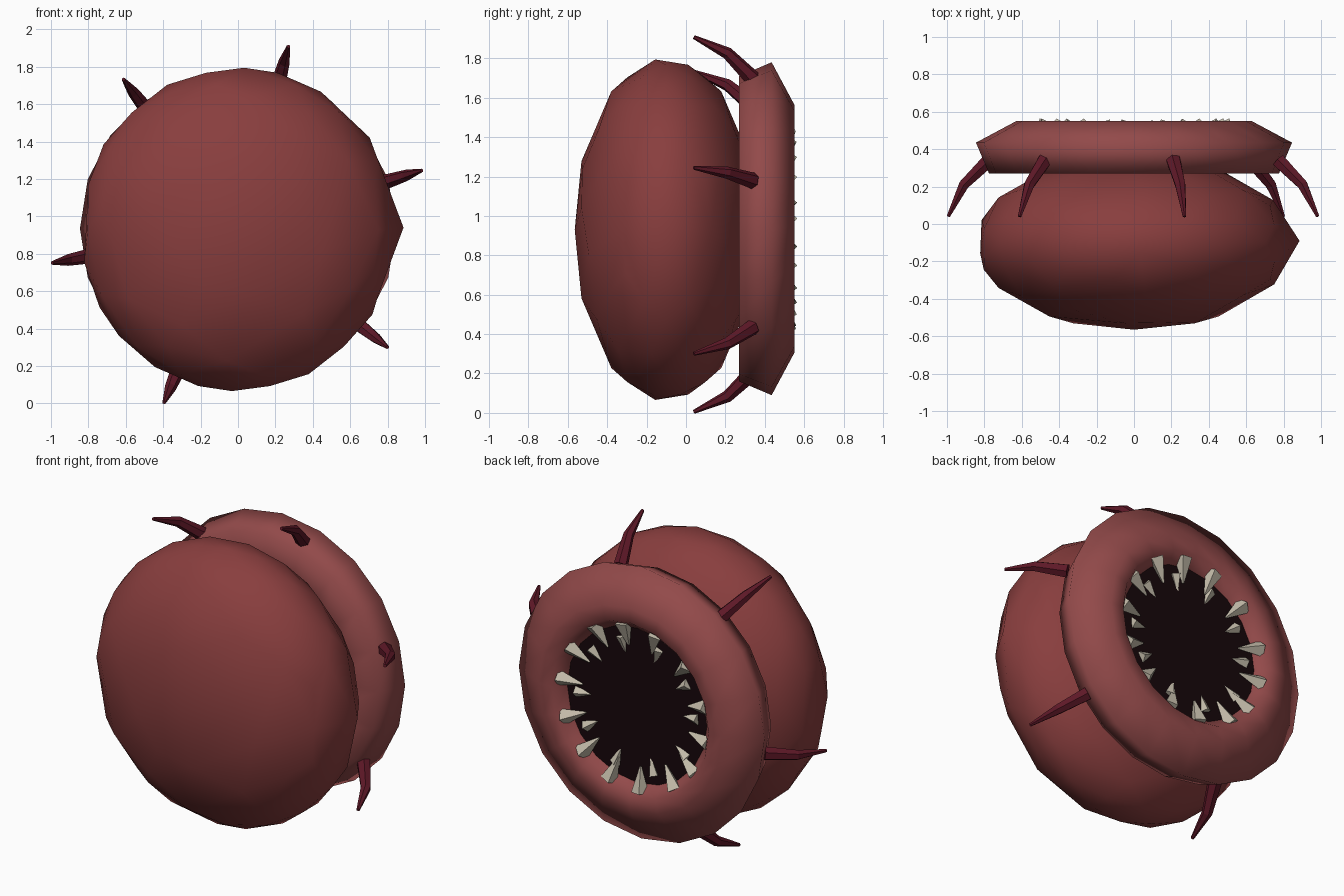
import bpy, bmesh, math, random
from math import sin, cos, radians, pi
from mathutils import Vector, Matrix

if "Cube" in bpy.data.objects:
    bpy.data.objects.remove(bpy.data.objects["Cube"])

random.seed(4)
ZC = 0.935  # height of the body axis, which runs along y


def material(name, r, g, b):
    m = bpy.data.materials.new(name)
    m.diffuse_color = (r, g, b, 1)
    m.use_nodes = True
    m.node_tree.nodes["Principled BSDF"].inputs["Base Color"].default_value = m.diffuse_color
    return m


SKIN = material("skin", 0.25, 0.048, 0.048)
LIP = material("lip", 0.29, 0.068, 0.068)
HORN = material("horn", 0.11, 0.009, 0.02)
TOOTH = material("tooth", 0.55, 0.50, 0.40)
DARK = material("dark", 0.008, 0.002, 0.003)


def finish(bm, name, mat, smooth=False):
    bmesh.ops.recalc_face_normals(bm, faces=bm.faces)
    me = bpy.data.meshes.new(name)
    for f in bm.faces:
        f.smooth = smooth
    bm.to_mesh(me)
    bm.free()
    me.materials.append(mat)
    ob = bpy.data.objects.new(name, me)
    bpy.context.collection.objects.link(ob)
    return ob


def polar(r, a, y):
    return Vector((r * cos(a), y, ZC + r * sin(a)))


def loft(bm, rings, closed=False):
    vs = [[bm.verts.new(p) for p in ring] for ring in rings]
    n = len(vs[0])
    pairs = list(zip(vs, vs[1:])) + ([(vs[-1], vs[0])] if closed else [])
    for a, b in pairs:
        for i in range(n):
            j = (i + 1) % n
            bm.faces.new((a[i], a[j], b[j], b[i]))
    if not closed:
        bm.faces.new(vs[0])
        bm.faces.new(vs[-1])


def spike(bm, points, radii, sides):
    # tapered tube through the points
    rings = []
    for i, (p, r) in enumerate(zip(points, radii)):
        d = points[min(i + 1, len(points) - 1)] - points[max(i - 1, 0)]
        q = d.to_track_quat('Z', 'Y')
        rings.append([p + q @ Vector((r * sin(2 * pi * k / sides), r * cos(2 * pi * k / sides), 0))
                      for k in range(sides)])
    loft(bm, rings)


# Body: flattened ball, coarsened, with a slight bump on its right side
bm = bmesh.new()
bmesh.ops.create_icosphere(bm, subdivisions=3, radius=1)
bmesh.ops.transform(bm, verts=bm.verts,
                    matrix=Matrix.Translation((0, -0.1, 0.93)) @ Matrix.Diagonal((0.845, 0.465, 0.865, 1)))
bump = min(bm.verts, key=lambda v: (v.co - Vector((0.84, -0.1, 0.93))).length)
bump.co = (0.885, -0.09, 0.94)
dent = min(bm.verts, key=lambda v: v.co.x)
dent.co.x = -0.822
body = finish(bm, "body", SKIN, True)
dec = body.modifiers.new("coarsen", 'DECIMATE')
dec.ratio = 0.65

# Lip: fat ring around the mouth
profile = [(0.50, 0.27), (0.775, 0.27), (0.845, 0.435), (0.63, 0.55),
           (0.54, 0.55), (0.48, 0.48), (0.45, 0.36)]
N = 20
bm = bmesh.new()
loft(bm, [[polar(r, 2 * pi * k / N, y) for k in range(N)] for r, y in profile], closed=True)
finish(bm, "mouth_ring", LIP, True)

# Mouth: dark disc inside the ring
bm = bmesh.new()
loft(bm, [[polar(0.49, 2 * pi * k / N, y) for k in range(N)] for y in (0.40, 0.48)])
finish(bm, "mouth_interior", DARK)


# Teeth: two rows pointing inward
def tooth_row(name, count, base, tip, width, offset):
    bm = bmesh.new()
    for k in range(count):
        a = 2 * pi * (k + offset + random.uniform(-0.15, 0.15)) / count
        spike(bm, [polar(base[0], a, base[1]), polar(tip[0], a, tip[1])], [width, 0.006], 4)
    finish(bm, name, TOOTH)


tooth_row("outer_teeth", 14, (0.52, 0.515), (0.37, 0.49), 0.05, 0.3)
tooth_row("inner_teeth", 10, (0.42, 0.485), (0.32, 0.475), 0.034, 0.0)

# Horns: bent spikes sweeping forward from the ring
HORNS = ((17.5, 1.03), (74.5, 1.01), (127.5, 1.005), (190.5, 1.01), (247, 1.01), (321.5, 1.02))
for i, (deg, reach) in enumerate(HORNS):
    a = radians(deg)
    bm = bmesh.new()
    spike(bm, [polar(reach - 0.22, a, 0.34), polar(reach - 0.085, a, 0.21), polar(reach, a, 0.04)],
          [0.042, 0.031, 0.01], 6)
    finish(bm, f"horn_{i + 1}", HORN)
